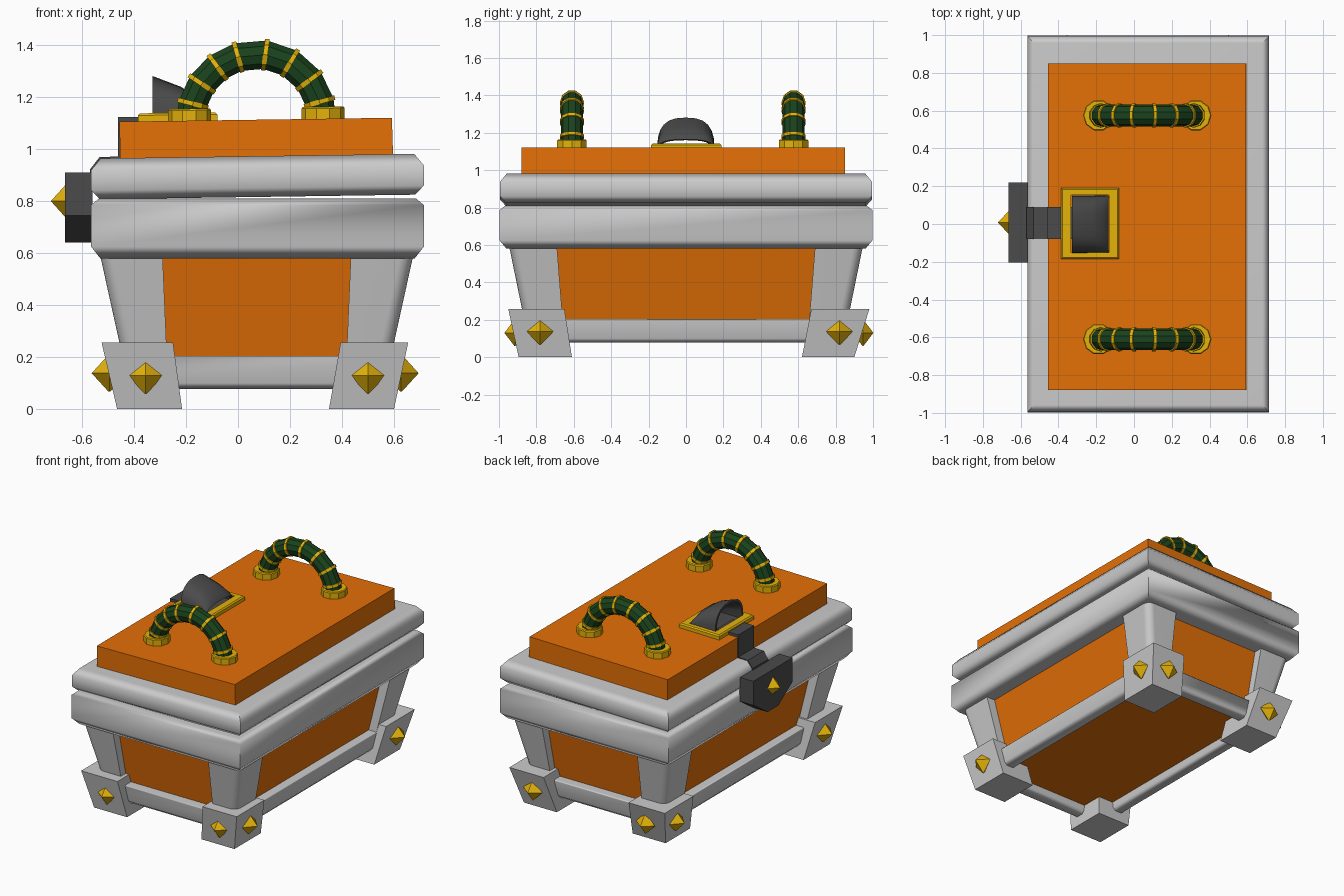
import bpy, math
from mathutils import Vector

if "Cube" in bpy.data.objects:
    bpy.data.objects.remove(bpy.data.objects["Cube"])

TILT = 0.0144   # the lid rests slightly higher on the right
CX = 0.072      # body centre in x


def mat(name, rgb):
    m = bpy.data.materials.new(name)
    m.diffuse_color = (*rgb, 1)
    m.use_nodes = True
    m.node_tree.nodes["Principled BSDF"].inputs["Base Color"].default_value = m.diffuse_color
    return m


ORANGE = mat("orange", (0.78, 0.16, 0.002))
GOLD = mat("gold", (0.78, 0.45, 0.003))
GREEN = mat("green", (0.010, 0.055, 0.012))
DARK = mat("dark_grey", (0.07, 0.07, 0.07))


def loft(name, rings, material=None, tilt=False, closed=False, smooth=0):
    """Skin a list of equal-length point rings, capped or closed into a loop."""
    n = len(rings[0])
    verts = [Vector(p) for r in rings for p in r]
    if tilt:
        for v in verts:
            v.z += TILT * v.x
    faces = []
    for i in range(len(rings) if closed else len(rings) - 1):
        a, b = i * n, (i + 1) % len(rings) * n
        faces += [(a + j, a + (j + 1) % n, b + (j + 1) % n, b + j) for j in range(n)]
    if not closed:
        faces += [tuple(range(n))[::-1], tuple(range((len(rings) - 1) * n, len(rings) * n))]
    me = bpy.data.meshes.new(name)
    me.from_pydata(verts, [], faces)
    ob = bpy.data.objects.new(name, me)
    bpy.context.collection.objects.link(ob)
    if material:
        me.materials.append(material)
    bpy.context.view_layer.objects.active = ob
    ob.select_set(True)
    bpy.ops.object.mode_set(mode='EDIT')
    bpy.ops.mesh.select_all(action='SELECT')
    bpy.ops.mesh.normals_make_consistent(inside=False)
    bpy.ops.object.mode_set(mode='OBJECT')
    if smooth:
        bpy.ops.object.shade_smooth_by_angle(angle=math.radians(smooth))
        ob.modifiers.new("flat_weighting", 'WEIGHTED_NORMAL').keep_sharp = True
    ob.select_set(False)
    return ob


def rect(hx, hy, z, cx=CX, cy=0.0):
    return [(cx + sx * hx, cy + sy * hy, z) for sx, sy in ((-1, -1), (1, -1), (1, 1), (-1, 1))]


def span(x0, x1, y0, y1, z):
    return [(x0, y0, z), (x1, y0, z), (x1, y1, z), (x0, y1, z)]


def gem(name, loc, r, depth, axis):
    """Four-sided double pyramid pointing along the axis."""
    rx, ry = (depth, r) if axis == 'x' else (r, depth)
    x, y, z = loc

    def diamond(s, zz):
        return [(x + rx * s, y, zz), (x, y + ry * s, zz), (x - rx * s, y, zz), (x, y - ry * s, zz)]
    return loft(name, [diamond(0.05, z - r * 0.97), diamond(1, z), diamond(0.05, z + r * 0.97)], GOLD)


# Orange tapered body and bottom rails
loft("body", [rect(0.445, 0.803, 0.14), rect(0.54, 0.885, 0.60)], ORANGE)
loft("bottom_rail", [rect(0.485, 0.845, 0.078), rect(0.503, 0.863, 0.10), rect(0.518, 0.878, 0.197),
                     rect(0.51, 0.87, 0.205), rect(0.42, 0.78, 0.205), rect(0.42, 0.78, 0.10),
                     rect(0.435, 0.795, 0.078)], closed=True, smooth=60)

# Corner posts, feet and foot gems
for sx in (-1, 1):
    for sy in (-1, 1):
        tag = ("left" if sx < 0 else "right") + ("_front" if sy < 0 else "_back")
        rings = []
        for z, ix, ox, iy, oy in ((0.15, 0.343, 0.505, 0.655, 0.855), (0.59, 0.362, 0.602, 0.69, 0.945)):
            r = 0.05
            pts = [(ix, iy), (ox, iy)]
            pts += [(ox - r + r * math.cos(k * math.pi / 8), oy - r + r * math.sin(k * math.pi / 8))
                    for k in range(5)]
            pts.append((ix, oy))
            rings.append([(CX + sx * x, sy * y, z) for x, y in pts])
        loft("corner_post_" + tag, rings, smooth=35)

        xb = (-0.465, -0.215) if sx < 0 else (0.35, 0.60)
        xt = (-0.525, -0.25) if sx < 0 else (0.395, 0.655)
        yb = (-0.895, -0.61) if sy < 0 else (0.62, 0.90 if sx > 0 else 0.885)
        yt = (-0.95, -0.65) if sy < 0 else (0.67, 0.98)
        loft("foot_" + tag, [span(*xb, *yb, 0), span(*xt, *yt, 0.257)])
        gy = -0.78 if sy < 0 else 0.82
        gx = -0.355 if sx < 0 else 0.50
        fx = -0.495 if sx < 0 else 0.627
        fy = -0.915 if sy < 0 else 0.946
        gem("side_gem_" + tag, (fx, gy, 0.138), 0.073, 0.068, 'x')
        gem("end_gem_" + tag, (gx, fy, 0.13), 0.072, 0.056, 'y')

# Bevelled rim of the body and rim of the lid
loft("body_rim", [rect(0.605, 0.96, 0.58, 0.075), rect(0.64, 0.997, 0.625, 0.075),
                  rect(0.64, 0.997, 0.785, 0.075), rect(0.61, 0.967, 0.81, 0.075)], smooth=60)
loft("lid_rim", [rect(0.607, 0.962, 0.815, 0.075), rect(0.64, 0.995, 0.85, 0.075),
                 rect(0.64, 0.995, 0.927, 0.075), rect(0.603, 0.958, 0.972, 0.075)],
     tilt=True, smooth=60)
loft("lid_top", [span(-0.453, 0.597, -0.88, 0.85, 0.95), span(-0.456, 0.592, -0.88, 0.85, 1.112)],
     ORANGE, tilt=True)

# Clasp: strap over the lid edge, hanging shield plate and gem
strap = [(-0.30, 1.124), (-0.461, 1.124), (-0.461, 0.972), (-0.533, 0.969), (-0.569, 0.922),
         (-0.569, 0.85), (-0.50, 0.85), (-0.43, 0.94), (-0.43, 1.09), (-0.30, 1.09)]
loft("clasp_strap", [[(x, y, z) for x, z in strap] for y in (-0.08, 0.09)], DARK)
plate = [(-0.205, 0.91), (-0.205, 0.745), (-0.05, 0.64), (0.065, 0.64), (0.22, 0.745), (0.22, 0.91)]
loft("clasp_plate", [[(x, y, z) for y, z in plate] for x in (-0.665, -0.56)], DARK)
gem("clasp_gem", (-0.66, 0.008, 0.80), 0.065, 0.06, 'x')

# Gold frame with the open hood
FX, FY = -0.2325, 0.002
loft("hood_frame", [rect(0.153, 0.188, 1.11, FX, FY), rect(0.153, 0.188, 1.135, FX, FY),
                    rect(0.145, 0.18, 1.143, FX, FY), rect(0.10, 0.152, 1.143, FX, FY),
                    rect(0.10, 0.152, 1.11, FX, FY)], GOLD, tilt=True, closed=True)


def arch(x, w, h, z0=1.115, n=12):
    pts = []
    for k in range(n + 1):
        a = math.pi * k / n
        c, s = math.cos(a), math.sin(a)
        pts.append((x, FY - 0.003 + w * math.copysign(abs(c) ** 0.75, c), z0 + h * abs(s) ** 0.75))
    return pts


loft("hood", [arch(-0.31, 0.135, 0.145), arch(-0.328, 0.138, 0.15), arch(-0.328, 0.153, 0.166),
              arch(-0.22, 0.153, 0.125), arch(-0.16, 0.153, 0.085), arch(-0.136, 0.15, 0.05),
              arch(-0.155, 0.137, 0.045), arch(-0.22, 0.137, 0.105)],
     DARK, closed=True, smooth=35)

# Handles: segmented green arcs with gold rings and sockets
HX, HZ, HR = 0.07, 1.112, 0.252


def arc_ring(y, deg, r, shift=0.0, sides=10):
    """Cross-section of the handle at an angle along its arc, moved along the tangent."""
    a = math.radians(deg)
    out = Vector((math.cos(a), 0, math.sin(a)))
    tan = Vector((-math.sin(a), 0, math.cos(a)))
    c = Vector((HX, y, HZ)) + out * HR + tan * shift
    return [c + r * (math.cos(t) * out + math.sin(t) * Vector((0, 1, 0)))
            for t in (2 * math.pi * (k + 0.5) / sides for k in range(sides))]


for label, y in (("front", -0.61), ("back", 0.575)):
    angles = [15, 36, 59, 82, 106, 126, 146, 165]
    loft("handle_" + label, [arc_ring(y, d, 0.058) for d in [0] + angles + [180]], GREEN, tilt=True)
    for i, d in enumerate(angles):
        loft(f"handle_ring_{label}_{i}", [arc_ring(y, d, 0.064, s) for s in (-0.009, 0.009)],
             GOLD, tilt=True)
    for side, x in (("left", -0.187), ("right", 0.327)):
        rings = [[(x + r * math.cos(k * math.pi / 5), y + r * math.sin(k * math.pi / 5), z)
                  for k in range(10)] for r, z in ((0.083, 1.10), (0.083, 1.152), (0.078, 1.158))]
        loft(f"handle_socket_{label}_{side}", rings, GOLD, tilt=True)
